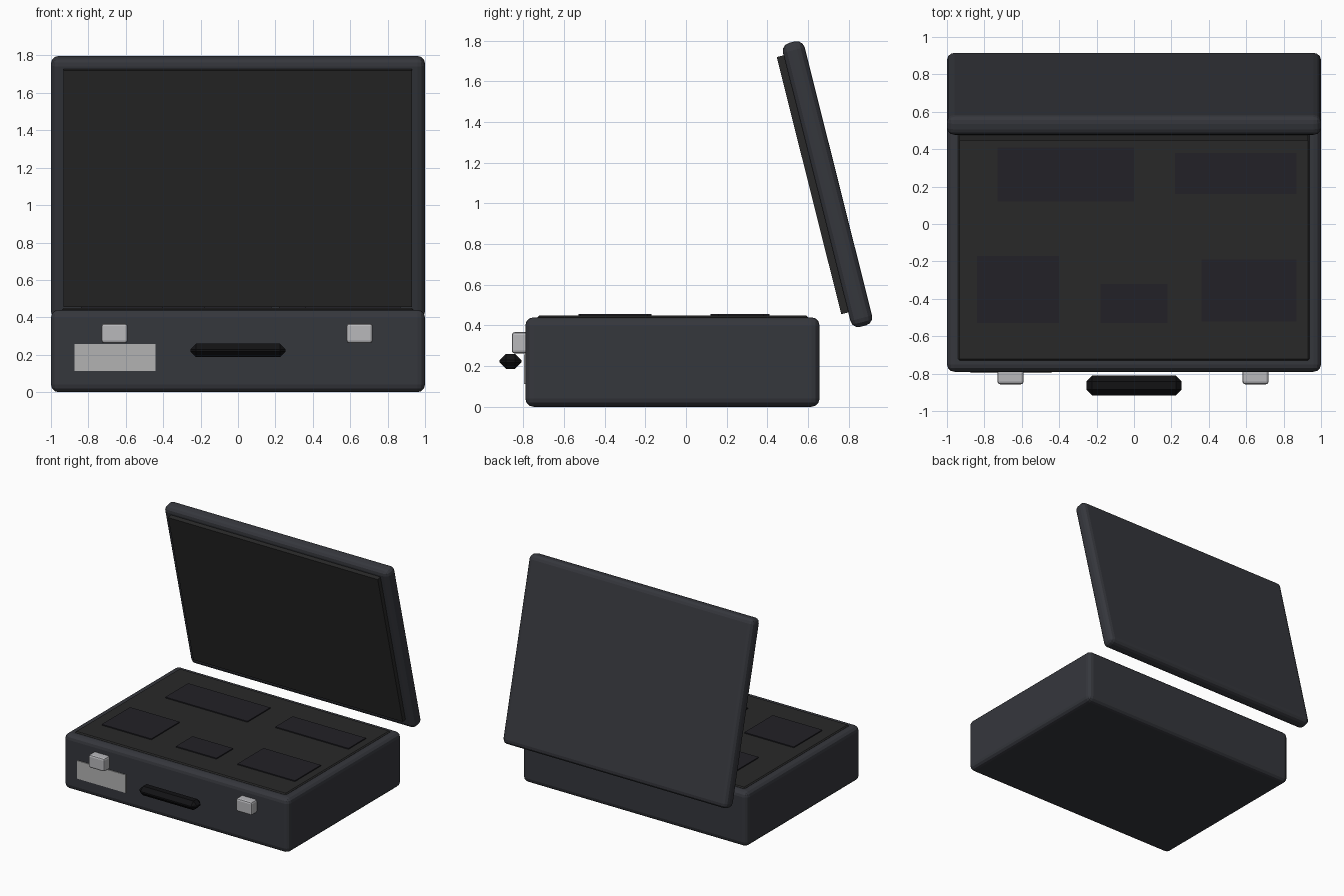
import bpy, math
from mathutils import Matrix, Vector

if "Cube" in bpy.data.objects:
    bpy.data.objects.remove(bpy.data.objects["Cube"])


def material(name, rgb):
    m = bpy.data.materials.new(name)
    m.diffuse_color = (*rgb, 1)
    m.use_nodes = True
    m.node_tree.nodes["Principled BSDF"].inputs["Base Color"].default_value = m.diffuse_color
    return m


SHELL = material("shell_grey", (0.036, 0.038, 0.046))
FOAM = material("foam_black", (0.022, 0.022, 0.022))
PAD = material("pad_dark", (0.016, 0.015, 0.020))
METAL = material("metal", (0.48, 0.48, 0.50))
RUBBER = material("rubber", (0.006, 0.006, 0.007))
PAPER = material("label_grey", (0.45, 0.45, 0.45))


def box(name, x, y, z, mat, bevel=0, segments=2, frame=Matrix()):
    """Box from (min, max) ranges on each axis, optionally bevelled, placed in a frame."""
    centre = Vector([(a + b) / 2 for a, b in (x, y, z)])
    size = [b - a for a, b in (x, y, z)]
    bpy.ops.mesh.primitive_cube_add(size=1)
    ob = bpy.context.object
    ob.name = name
    ob.data.transform(Matrix.Diagonal((*size, 1)))
    ob.matrix_world = frame @ Matrix.Translation(centre)
    ob.data.materials.append(mat)
    if bevel:
        mod = ob.modifiers.new("bevel", 'BEVEL')
        mod.width = bevel
        mod.segments = segments
    return ob


# Lower case with foam filling
box("case_base", (-1, 1), (-0.79, 0.657), (0, 0.44), SHELL, 0.04, 3)
box("base_foam", (-0.94, 0.937), (-0.73, 0.60), (0.38, 0.449), FOAM, 0.008, 1)

# Dark equipment pads in the foam
pads = [(-0.73, 0, 0.12, 0.41), (0.22, 0.87, 0.16, 0.38), (-0.84, -0.40, -0.53, -0.17),
        (-0.18, 0.18, -0.53, -0.32), (0.36, 0.87, -0.52, -0.19)]
for i, (x0, x1, y0, y1) in enumerate(pads):
    box(f"foam_pad_{i + 1}", (x0, x1), (y0, y1), (0.43, 0.457), PAD)

# Open lid and its lining, leaning towards the front
lid_frame = Matrix.Translation((0, 0.696, 1.095)) @ Matrix.Rotation(math.radians(14.1), 4, 'X')
box("lid", (-1, 1), (-0.055, 0.055), (-0.72, 0.72), SHELL, 0.04, 3, lid_frame)
box("lid_lining", (-0.933, 0.93), (-0.09, -0.03), (-0.637, 0.667), FOAM, 0, 1, lid_frame)

# Latches, carry handle and label plate on the front
for side, cx in (("left", -0.66), ("right", 0.65)):
    box(f"latch_{side}", (cx - 0.07, cx + 0.07), (-0.857, -0.77), (0.262, 0.367), METAL, 0.014, 2)
box("carry_handle", (-0.255, 0.255), (-0.917, -0.81), (0.187, 0.26), RUBBER, 0.031, 1)
box("label_plate", (-0.875, -0.44), (-0.797, -0.78), (0.113, 0.258), PAPER)
